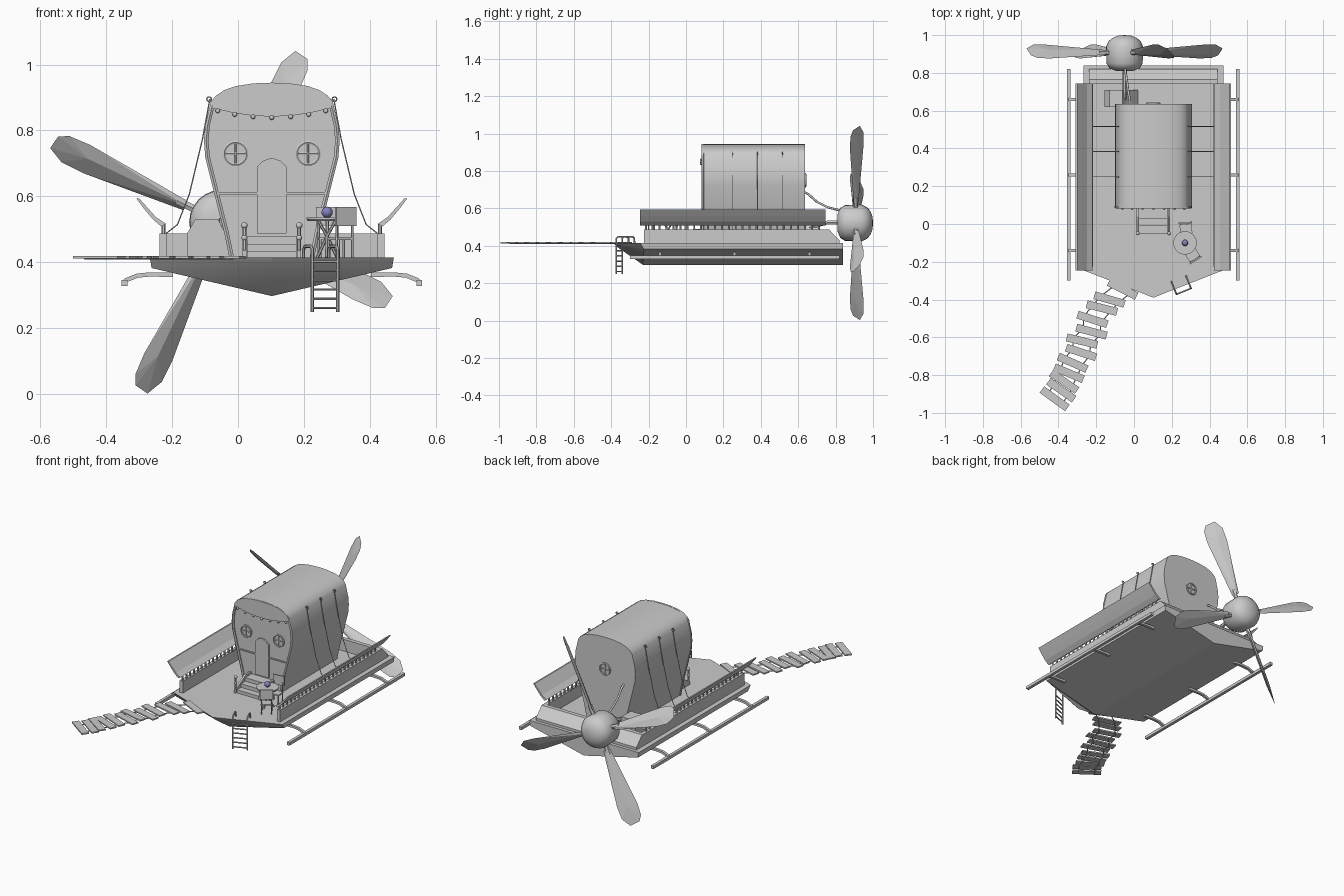
import bpy, bmesh, math, random
from math import sin, cos, pi, radians
from mathutils import Vector, Matrix

if "Cube" in bpy.data.objects:
    bpy.data.objects.remove(bpy.data.objects["Cube"])

random.seed(4)
C = 0.1025  # hull centre line in x
SIDES = (("left", -1), ("right", 1))


def finish(name, bm, smooth=None):
    bmesh.ops.recalc_face_normals(bm, faces=bm.faces)
    me = bpy.data.meshes.new(name)
    bm.to_mesh(me)
    bm.free()
    ob = bpy.data.objects.new(name, me)
    bpy.context.collection.objects.link(ob)
    if smooth:
        me.shade_smooth()
        me.set_sharp_from_angle(angle=radians(smooth))
    return ob


def box(name, lo, hi, turn=0):
    bm = bmesh.new()
    lo, hi = Vector(lo), Vector(hi)
    m = Matrix.Translation((lo + hi) / 2) @ Matrix.Rotation(turn, 4, 'Z') @ Matrix.Diagonal((*(hi - lo), 1))
    bmesh.ops.create_cube(bm, size=1, matrix=m)
    return finish(name, bm)


def prism(name, profile, a, b, axis='y', smooth=None):
    """Extrude a closed profile of (x, z) along y, or (y, z) along x."""
    bm = bmesh.new()
    vs = [bm.verts.new((p, a, q) if axis == 'y' else (a, p, q)) for p, q in profile]
    f = bm.faces.new(vs)
    r = bmesh.ops.extrude_face_region(bm, geom=[f])
    d = (0, b - a, 0) if axis == 'y' else (b - a, 0, 0)
    bmesh.ops.translate(bm, vec=d, verts=[v for v in r['geom'] if isinstance(v, bmesh.types.BMVert)])
    return finish(name, bm, smooth)


def tube(name, pts, r, cyclic=False, res=1):
    cu = bpy.data.curves.new(name, 'CURVE')
    cu.dimensions = '3D'
    cu.bevel_depth, cu.bevel_resolution, cu.use_fill_caps = r, res, True
    sp = cu.splines.new('POLY')
    sp.points.add(len(pts) - 1)
    for p, co in zip(sp.points, pts):
        p.co = (*co, 1)
    sp.use_cyclic_u = cyclic
    tmp = bpy.data.objects.new(name + "_path", cu)
    me = bpy.data.meshes.new_from_object(tmp)
    bpy.data.objects.remove(tmp)
    me.name = name
    ob = bpy.data.objects.new(name, me)
    bpy.context.collection.objects.link(ob)
    me.shade_smooth()
    me.set_sharp_from_angle(angle=radians(50))
    return ob


def lathe(name, profile, centre, axis='Z', seg=24):
    """Revolve (radius, height) pairs around z or y."""
    bm = bmesh.new()
    vs = [bm.verts.new((r, 0, h)) for r, h in profile]
    es = [bm.edges.new(p) for p in zip(vs, vs[1:])]
    bmesh.ops.spin(bm, geom=vs + es, cent=(0, 0, 0), axis=(0, 0, 1), angle=2 * pi, steps=seg)
    bmesh.ops.remove_doubles(bm, verts=bm.verts, dist=1e-5)
    if axis == 'Y':
        bm.transform(Matrix.Rotation(-pi / 2, 4, 'X'))
    bm.transform(Matrix.Translation(centre))
    return finish(name, bm, 35)


def ball(name, co, r):
    bm = bmesh.new()
    bmesh.ops.create_uvsphere(bm, u_segments=12, v_segments=8, radius=r, matrix=Matrix.Translation(co))
    return finish(name, bm, 60)


def porthole(name, x, y, z, r):
    ring = [(x + r * cos(i * pi / 12), y, z + r * sin(i * pi / 12)) for i in range(24)]
    tube(name + "_ring", ring, 0.005, True)
    tube(name + "_bar_across", [(x - r, y, z), (x + r, y, z)], 0.003)
    tube(name + "_bar_upright", [(x, y, z - r), (x, y, z + r)], 0.003)


# hull: deck outline, lower rim and keel line
deck = [(C, -.39), (C + .37, -.245), (C + .37, .84), (C - .37, .84), (C - .37, -.245)]
bm = bmesh.new()
top = [bm.verts.new((x, y, .415)) for x, y in deck]
low = [bm.verts.new((C + (x - C) * .985, y + (.02 if y < 0 else 0), .395 if i == 0 else .383))
       for i, (x, y) in enumerate(deck)]
kf, ks = bm.verts.new((C, -.23, .298)), bm.verts.new((C, .84, .298))
bm.faces.new(top)
for i in range(5):
    j = (i + 1) % 5
    bm.faces.new((top[i], top[j], low[j], low[i]))
for f in ((low[0], low[1], kf), (low[4], low[0], kf), (low[1], low[2], ks, kf),
          (low[3], low[4], kf, ks), (low[2], low[3], ks)):
    bm.faces.new(f)
finish("hull", bm, 25)

# stern wall and sloping transom
prism("stern_transom", [(.74, .41), (.74, .487), (.765, .487), (.82, .43), (.82, .41)], C - .34, C + .34, 'x')

for side, s in SIDES:
    X = lambda w: C + s * w
    # bulwark, balusters and flared rail panel
    box(f"{side}_bulwark", (X(.33) - .011, -.225, .41), (X(.33) + .011, .76, .487))
    for i in range(26):
        y = -.215 + i * .037
        tube(f"{side}_baluster_{i}", [(X(.328), y, .48), (X(.328), y, .517)], .006)
    prism(f"{side}_flared_panel",
          [(X(.321), .517), (X(.335), .509), (X(.36), .53), (X(.385), .56), (X(.411), .594),
           (X(.402), .594), (X(.376), .565), (X(.352), .538)], -.245, .745)
    # outrigger skid on curved struts
    box(f"{side}_skid", (X(.447) - .009, -.3, .329), (X(.447) + .009, .82, .347))
    for i, y in enumerate((-.14, .26, .66)):
        prism(f"{side}_skid_strut_{i}",
              [(X(.455), .342), (X(.445), .352), (X(.41), .366), (X(.37), .37), (X(.3), .37),
               (X(.3), .356), (X(.37), .357), (X(.405), .354), (X(.435), .342)], y - .008, y + .008)
    # mooring ropes from roof to bulwark
    for i, y in enumerate((.25, .383, .517)):
        tube(f"{side}_rope_{i}", [(X(w), y, z) for w, z in
             ((.188, .895), (.21, .775), (.25, .607), (.286, .515), (.32, .488))], .0022)
        tube(f"{side}_rope_eye_{i}", [(X(.19) + .007 * cos(a * pi / 5), y, .895 + .007 * sin(a * pi / 5))
                                     for a in range(10)], .0025, True)

# cabin shell
half = [(.125, .415), (.14, .487), (.172, .61), (.2, .72), (.204, .77), (.2, .815), (.183, .885),
        (.17, .905), (.145, .922), (.11, .934), (.055, .942)]
outline = [(C - w, z) for w, z in half] + [(C, .944)] + [(C + w, z) for w, z in reversed(half)]
prism("cabin", outline, .092, .635, smooth=30)
tube("cabin_front_rim", [(C + (x - C) * .975, .09, z - (.006 if z > .9 else 0)) for x, z in outline], .008)
box("cabin_cross_beam", (C - .172, .085, .606), (C + .172, .095, .613))

# front valance with round studs
arch = [(x, z) for x, z in outline if z > .85]
valance = [(C + .178 * t, .842 + .026 * t * t) for t in (1, .66, .33, 0, -.33, -.66, -1)]
prism("front_valance", arch + valance, .082, .095)
for i, t in enumerate((-.92, -.63, -.32, 0, .32, .63, .92)):
    ball(f"valance_stud_{i}", (C + .178 * t, .082, .839 + .024 * t * t), .007)

# arched door and portholes
prism("door", [(C - .045, .487), (C + .045, .487), (C + .045, .69), (C + .025, .709), (C, .717),
               (C - .025, .709), (C - .045, .69)], .083, .095)
for side, s in SIDES:
    porthole(f"{side}_front_porthole", C + s * .11, .09, .73, .034)
porthole("rear_porthole", C, .638, .75, .034)

# porch steps with stringers and ball-topped posts
prism("porch_steps", [(-.05, .41), (-.05, .434), (-.01, .434), (-.01, .456), (.03, .456), (.03, .478),
                      (.095, .478), (.095, .41)], C - .075, C + .075, 'x')
for side, s in SIDES:
    x = C + s * .083
    prism(f"{side}_step_stringer", [(-.058, .41), (-.058, .436), (.04, .49), (.1, .49), (.1, .41)],
          x - .006, x + .006, 'x')
    tube(f"{side}_step_post", [(x, -.05, .41), (x, -.05, .505)], .006)
    ball(f"{side}_post_ball", (x, -.05, .512), .01)
    ball(f"{side}_post_collar", (x, -.05, .475), .009)

# round table with ball, and two chairs facing it
T = Vector((.27, -.1, 0))
lathe("table_top", [(0, .525), (.058, .525), (.062, .53), (.062, .536), (0, .536)], T)
for i in range(3):
    a = i * 2 * pi / 3 + .5
    tube(f"table_leg_{i}", [T + Vector((.035 * cos(a), .035 * sin(a), .415)), T + Vector((0, 0, .48)),
                            T + Vector((-.03 * cos(a), -.03 * sin(a), .527))], .005)
orb = ball("table_ball", T + Vector((0, 0, .552)), .017)
mat = bpy.data.materials.new("blue_glass")
mat.diffuse_color = (.22, .22, .5, 1)
mat.use_nodes = True
mat.node_tree.nodes["Principled BSDF"].inputs["Base Color"].default_value = mat.diffuse_color
orb.data.materials.append(mat)
for n, (pos, ang) in enumerate((((.275, -.025), 95), ((.31, -.165), -58))):
    d = Vector((cos(radians(ang)), sin(radians(ang)), 0))
    p = Vector((*pos, 0))
    q = Vector((-d.y, d.x, 0))
    m = radians(ang)
    box(f"chair_{n}_seat", p + Vector((-.025, -.032, .468)), p + Vector((.025, .032, .476)), m)
    b = p + d * .031
    box(f"chair_{n}_back", b + Vector((-.004, -.036, .51)), b + Vector((.004, .036, .568)), m)
    for i, (e, f) in enumerate(((-1, -1), (-1, 1), (1, -1), (1, 1))):
        foot = p + d * e * .024 + q * f * .028
        tube(f"chair_{n}_leg_{i}", [foot + Vector((0, 0, .413)), foot + Vector((0, 0, .53 if e > 0 else .47))], .004)

# boarding ladder hooked over the bow
A, B, inward = Vector((.225, -.372, 0)), Vector((.302, -.341, 0)), Vector((-.026, .065, 0))
for n, p in (("left", A), ("right", B)):
    tube(f"ladder_{n}_rail", [p + Vector((0, 0, .25)), p + Vector((0, 0, .44)), p + inward * .15 + Vector((0, 0, .449)),
                              p + inward * .85 + Vector((0, 0, .449)), p + inward + Vector((0, 0, .44)),
                              p + inward + Vector((0, 0, .412))], .005)
for i in range(6):
    h = Vector((0, 0, .262 + i * .028))
    tube(f"ladder_rung_{i}", [A + h, B + h], .004)

# winding gangplank of loose boards on two ropes
path = [(-.06, -.345), (-.13, -.40), (-.17, -.445), (-.22, -.505), (-.225, -.57), (-.275, -.62),
        (-.28, -.68), (-.325, -.735), (-.345, -.79), (-.37, -.835), (-.385, -.88), (-.42, -.925)]
for i, (x, y) in enumerate(path):
    ang = -27 - .8 * i if i in (0, 9, 10, 11) else -17 - random.uniform(-4, 8)
    box(f"gangplank_board_{i}", (x - .083, y - .021, .412), (x + .083, y + .021, .42), radians(ang))
for n, off in (("left", -.045), ("right", .045)):
    tube(f"gangplank_{n}_rope", [(x + off, y - off * .4, .411) for x, y in path], .003)

# engine box with drive shaft and pipe to the propeller
prism("engine_box", [(-.155, .41), (-.155, .487), (-.13, .53), (-.06, .53), (-.045, .5), (.02, .415)], .62, .71)
tube("drive_shaft", [(-.05, .66, .5), (-.05, .76, .525), (-.05, .84, .525)], .012)
tube("engine_pipe", [(-.02, .625, .69), (-.022, .655, .675), (-.03, .70, .635), (-.038, .76, .605),
                     (-.05, .84, .585)], .006, res=2)

# propeller hub and four pitched blades
H = Vector((-.05, 0, .522))
lathe("propeller_hub", [(0, .81), (.045, .81), (.08, .825), (.096, .85), (.098, .94), (.085, .967),
                        (.065, .985), (.035, .997), (0, 1.0)], H, 'Y')
rim = [(.12, -.0125), (.46, -.036), (.528, -.0325), (.559, -.017), (.565, .026), (.515, .0495), (.44, .05), (.12, .018)]
for k, deg in enumerate((64, 154, 244, 334)):
    t = radians(deg)
    u, w = Vector((cos(t), 0, sin(t))), Vector((-sin(t), 0, cos(t)))
    place = lambda a, v, off=0: H + u * a + w * v + Vector((0, .907 + v * .85 + off, 0))
    bm = bmesh.new()
    for a, v in rim:
        bm.verts.new(place(a, v))
    for off in (-.013, .013):
        bm.verts.new(place(.12, .002, off))
        bm.verts.new(place(.45, .005, off))
    bmesh.ops.convex_hull(bm, input=bm.verts)
    finish(f"propeller_blade_{k}", bm)
    tube(f"blade_root_{k}", [place(.07, 0), place(.15, 0)], .013)
